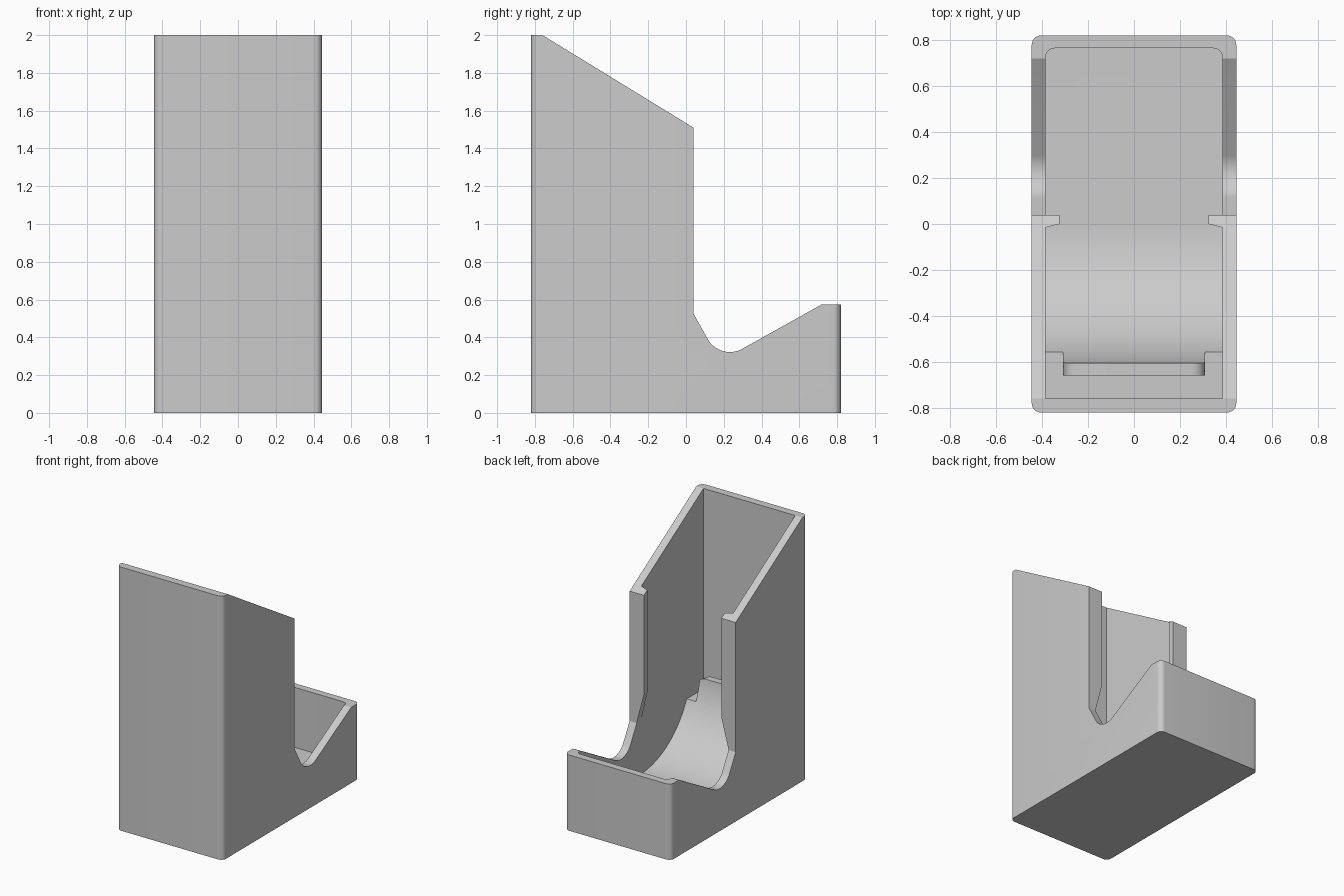
import bpy, bmesh
from math import cos, sin, radians, sqrt

scene_cube = bpy.data.objects.get("Cube")
if scene_cube:
    bpy.data.objects.remove(scene_cube, do_unlink=True)

grey = bpy.data.materials.new("plain_grey")
grey.use_nodes = True
colour = (0.6, 0.6, 0.6, 1)
grey.diffuse_color = colour
grey.node_tree.nodes["Principled BSDF"].inputs["Base Color"].default_value = colour


def extrude_profile(name, profile, half_width, round_rule=None, radius=0.04):
    """Extrude a (y, z) profile along x; bevel the edges picked by round_rule."""
    bm = bmesh.new()
    face = bm.faces.new([bm.verts.new((-half_width, y, z)) for y, z in profile])
    out = bmesh.ops.extrude_face_region(bm, geom=[face])
    moved = [v for v in out["geom"] if isinstance(v, bmesh.types.BMVert)]
    bmesh.ops.translate(bm, verts=moved, vec=(2 * half_width, 0, 0))
    bmesh.ops.recalc_face_normals(bm, faces=bm.faces[:])
    if round_rule:
        edges = [e for e in bm.edges if round_rule(e.verts[0].co, e.verts[1].co)]
        bmesh.ops.bevel(bm, geom=edges, offset=radius, segments=8,
                        profile=0.5, affect='EDGES')
    return add_object(name, bm)


def add_object(name, bm):
    mesh = bpy.data.meshes.new(name)
    bm.to_mesh(mesh)
    bm.free()
    mesh.materials.append(grey)
    obj = bpy.data.objects.new(name, mesh)
    bpy.context.collection.objects.link(obj)
    return obj


def activate(obj):
    bpy.ops.object.select_all(action='DESELECT')
    obj.select_set(True)
    bpy.context.view_layer.objects.active = obj


def cut(obj, cutter):
    activate(obj)
    mod = obj.modifiers.new("cut", 'BOOLEAN')
    mod.operation, mod.solver, mod.object = 'DIFFERENCE', 'EXACT', cutter
    bpy.ops.object.modifier_apply(modifier=mod.name)
    bpy.data.objects.remove(cutter, do_unlink=True)


def upright(a, b):
    return abs(a.z - b.z) > 0.1 and abs(a.y - b.y) < 1e-4


# Main dimensions
OUT_X, OUT_Y, IN_X = 0.445, 0.82, 0.385
FLOOR, LEDGE, RAMP_R = 0.12, 0.48, 0.612
TAB_TOP = 0.645


def ramp_y(z):
    return -sqrt(RAMP_R ** 2 - (FLOOR + RAMP_R - z) ** 2)


# Outer block with rounded upright corners
body = extrude_profile("dispenser_body",
                       [(-OUT_Y, 0), (OUT_Y, 0), (OUT_Y, 2), (-OUT_Y, 2)],
                       OUT_X, upright)

# Hollow inside: ledge, curved ramp and flat floor
ramp = []
end = 65.7
for i in range(25):
    a = radians(end * (1 - i / 24))
    ramp.append((-RAMP_R * sin(a), FLOOR + RAMP_R * (1 - cos(a))))
ledge_z = ramp[0][1]
hollow = [(-0.76, ledge_z)] + ramp + [(0.765, FLOOR), (0.765, 2.2), (-0.76, 2.2)]
cut(body, extrude_profile("hollow_cutter", hollow, IN_X,
                          lambda a, b: upright(a, b) and a.y > 0.7))

# Side outline: sloping top, open back and rounded scoop
scoop = []
for i in range(17):
    a = radians(209.1 + 90 * i / 16)
    scoop.append((0.232 + 0.134 * cos(a), 0.456 + 0.134 * sin(a)))
outline = [(-0.76, 2.0), (0.04, 1.51), (0.04, 0.525)] + scoop + [
    (0.72, 0.575), (0.9, 0.575), (0.9, 2.2), (-0.76, 2.2)]
cut(body, extrude_profile("outline_cutter", outline, 0.6))

# Raised tab that continues the ramp upward, with rounded top corners
steps = [ledge_z + (TAB_TOP - ledge_z) * i / 8 for i in range(9)]
tab_profile = [(ramp_y(z), z) for z in steps] + [(-0.66, TAB_TOP), (-0.66, ledge_z)]
tab = extrude_profile(
    "ramp_tab", tab_profile, 0.308,
    lambda a, b: abs(a.x - b.x) < 1e-4 and min(a.z, b.z) > TAB_TOP - 0.001, 0.06)


# Retaining lips inside the open edge of each side wall, tapering at the bottom
def add_lip(name, side):
    bm = bmesh.new()
    section = [(IN_X, 0.04), (0.325, 0.04), (0.325, 0.0), (IN_X, -0.015)]
    top, low = [], []
    for x, y in section:
        top.append(bm.verts.new((side * x, y, 1.51 + (0.04 - y) * 0.6125)))
        low.append(bm.verts.new((side * x, y, 0.53 if x == IN_X else 0.76)))
    bm.faces.new(top)
    bm.faces.new(low)
    for i in range(4):
        j = (i + 1) % 4
        bm.faces.new((top[i], top[j], low[j], low[i]))
    bmesh.ops.recalc_face_normals(bm, faces=bm.faces[:])
    return add_object(name, bm)


lips = [add_lip("left_lip", 1), add_lip("right_lip", -1)]

# Smooth the rounded parts, keep the rest crisp
for obj in [body, tab]:
    activate(obj)
    bpy.ops.object.shade_smooth_by_angle(angle=radians(25))
